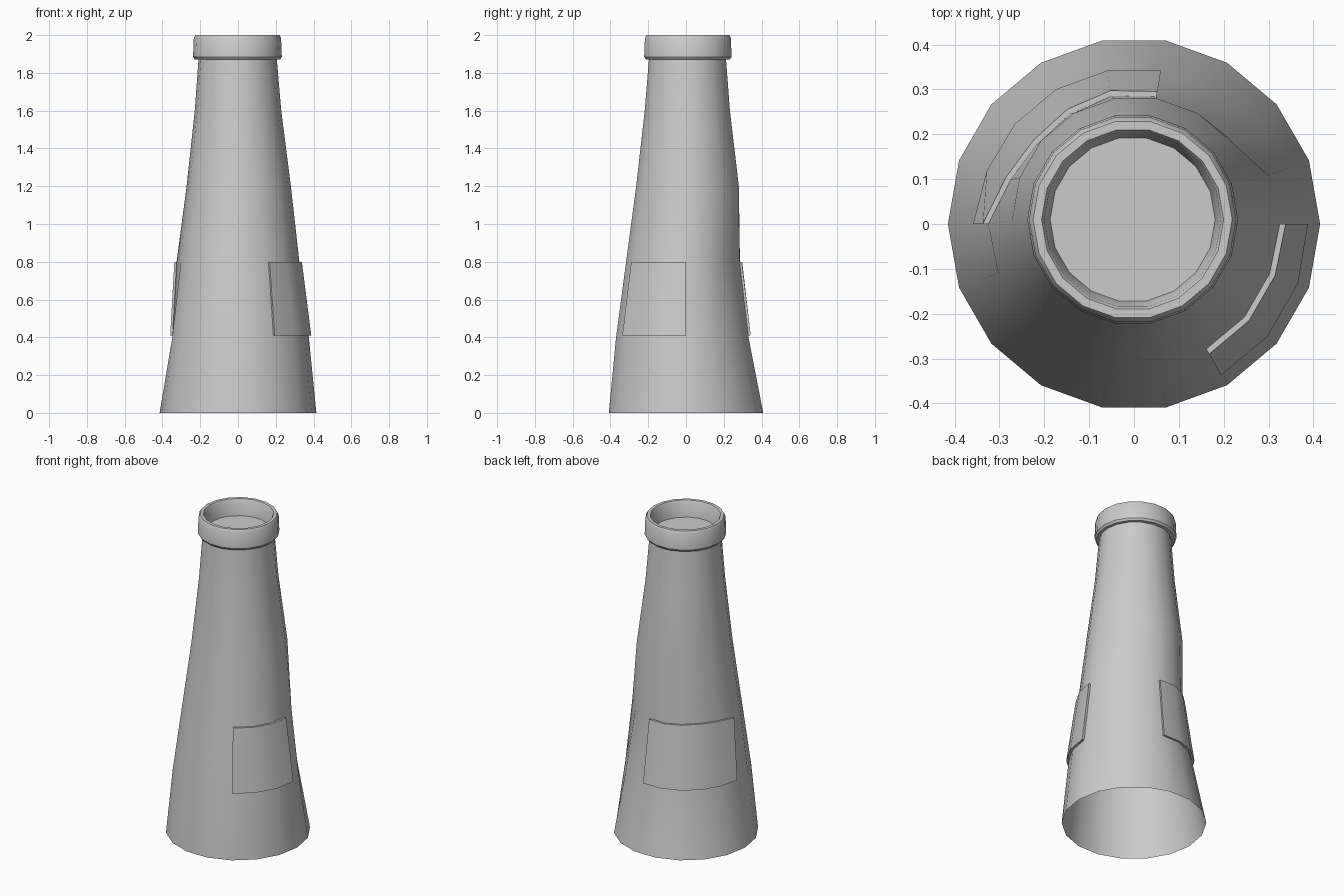
import bpy
from math import sin, cos, radians

if "Cube" in bpy.data.objects:
    bpy.data.objects.remove(bpy.data.objects["Cube"])

N = 18
STEP = 360 / N


def make(name, verts, faces):
    mesh = bpy.data.meshes.new(name)
    mesh.from_pydata(verts, [], faces)
    ob = bpy.data.objects.new(name, mesh)
    bpy.context.collection.objects.link(ob)
    bpy.ops.object.select_all(action='DESELECT')
    bpy.context.view_layer.objects.active = ob
    ob.select_set(True)
    bpy.ops.object.shade_smooth_by_angle(angle=radians(30))
    return ob


def point(r, i, z, cx=0.0, cy=0.0):
    a = radians(i * STEP)
    return (cx + r * cos(a), cy + r * sin(a), z)


def bridge(rings):
    return [(k * N + i, k * N + (i + 1) % N, (k + 1) * N + (i + 1) % N, (k + 1) * N + i)
            for k in range(rings - 1) for i in range(N)]


# Radii around the two uneven rings: dented at the back, full at the front
low = [.375, .36, .345, .338, .336, .335, .335, .335, .337, .347] + [.37] + [.376] * 7
mid = [.325, .318, .288, .284, .288, .290, .284, .280, .292, .325] + [.322] * 8

# Tapered shaft, open at the bottom
rings = [(0, [.415] * N, 0, 0), (.4, low, 0, 0), (.8, mid, 0, 0),
         (1.2, [.276] * N, .004, .008), (1.6, [.229] * N, 0, .007), (1.9, [.205] * N, -.002, .008)]
verts = [point(rs[i], i, z, cx, cy) for z, rs, cx, cy in rings for i in range(N)]
make("shaft", verts, bridge(len(rings)))

# Rolled rim with a recessed floor
profile = [(.2, 1.872), (.226, 1.872), (.235, 1.885), (.231, 1.985), (.222, 2.0),
           (.203, 2.0), (.197, 1.99), (.184, 1.9)]
verts = [point(r, i, z, -.003, .01) for r, z in profile for i in range(N)]
faces = bridge(len(profile))
faces.append(tuple((len(profile) - 1) * N + i for i in range(N)))
make("rim", verts, faces)


# Curved plates that follow the shaft wall
def plate(name, first, last, out):
    verts, faces = [], []
    for i in range(first, last + 1):
        lo, hi = low[i % N], mid[i % N]
        verts += [point(lo - .01, i, .41), point(lo + out, i, .41),
                  point(hi + out, i, .8), point(hi - .01, i, .8)]
    for k in range(last - first):
        for j in range(4):
            a, b = 4 * k + j, 4 * k + (j + 1) % 4
            faces.append((a, a + 4, b + 4, b))
    e = 4 * (last - first)
    faces += [(0, 1, 2, 3), (e + 3, e + 2, e + 1, e)]
    make(name, verts, faces)


plate("front_plate", -3, 0, .013)
plate("back_plate", 4, 9, .012)

# Consistent outward normals on the closed plates
for name in ("front_plate", "back_plate"):
    import bmesh
    me = bpy.data.objects[name].data
    bm = bmesh.new()
    bm.from_mesh(me)
    bmesh.ops.recalc_face_normals(bm, faces=bm.faces)
    bm.to_mesh(me)
    bm.free()
